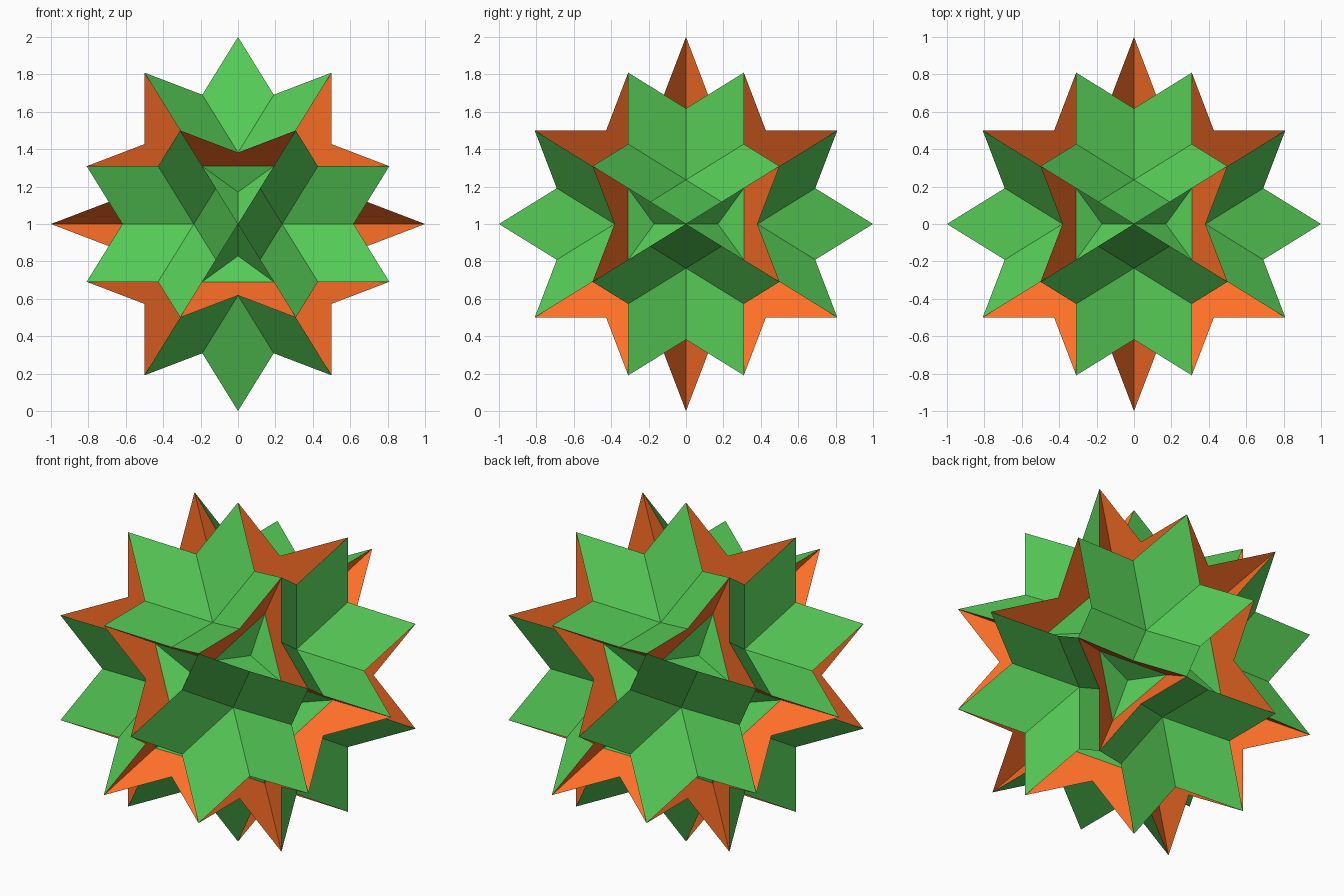
import bpy, bmesh
from math import sqrt, cos, sin, pi, radians
from itertools import combinations, product
from mathutils import Vector
from mathutils.bvhtree import BVHTree

if "Cube" in bpy.data.objects:
    bpy.data.objects.remove(bpy.data.objects["Cube"])

PHI = (1 + sqrt(5)) / 2


def material(name, color):
    m = bpy.data.materials.new(name)
    m.diffuse_color = color
    m.use_nodes = True
    m.node_tree.nodes["Principled BSDF"].inputs["Base Color"].default_value = m.diffuse_color
    return m


# 30 spike tips: the corners of an icosidodecahedron of radius 1
tips = []
for k in range(3):
    def turn(a, b, c):
        t = (a, b, c)
        return Vector((t[k], t[(k + 1) % 3], t[(k + 2) % 3]))
    tips += [turn(s, 0, 0) for s in (1, -1)]
    tips += [turn(a * 0.5, b * 0.5 / PHI, c * PHI / 2) for a, b, c in product((1, -1), repeat=3)]

bm = bmesh.new()
planes = []


def add_face(points, mat):
    f = bm.faces.new([bm.verts.new(p) for p in points])
    f.material_index = mat


# 20 large crossing triangles
for tri in combinations(tips, 3):
    if all(abs((p - q).length - PHI) < 1e-4 for p, q in combinations(tri, 2)):
        add_face(tri, 0)
        planes.append((tri[0], (tri[1] - tri[0]).cross(tri[2] - tri[0]).normalized()))

# 6 ten-pointed stars through the centre, each made of ten kites
notch = cos(radians(54)) / cos(radians(36))
axes = []
for k in range(3):
    for s in (1, -1):
        a = [0, 0, 0]
        a[k], a[(k + 1) % 3] = 1, s * PHI
        axes.append(Vector(a).normalized())
        b = [0, 0, 0]
        b[k], b[(k + 1) % 3] = PHI, s
        axes.append(Vector(b).normalized())
for n in axes:
    ring = [t for t in tips if abs(t.dot(n)) < 1e-4]
    if len(ring) != 10:
        continue
    planes.append((Vector((0, 0, 0)), n))
    for t in ring:
        side = n.cross(t)
        c, s = t * cos(pi / 10) * notch, side * sin(pi / 10) * notch
        add_face([Vector((0, 0, 0)), c - s, t, c + s], 1)

# Split every face where the planes cross, then keep only the outer skin
bm.normal_update()
solid = BVHTree.FromBMesh(bm)
for co, no in planes:
    bmesh.ops.bisect_plane(bm, geom=bm.verts[:] + bm.edges[:] + bm.faces[:],
                           dist=1e-5, plane_co=co, plane_no=no)
bm.normal_update()

N = 400
rays = []
for i in range(N):
    z = 1 - (2 * i + 1) / N
    r, a = sqrt(1 - z * z), i * pi * (3 - sqrt(5))
    rays.append(Vector((r * cos(a), r * sin(a), z)))


def seen(p, n):
    return any(d.dot(n) > 0.03 and solid.ray_cast(p + n * 1e-4, d)[0] is None for d in rays)


hidden, flip = [], []
for f in bm.faces:
    p = f.calc_center_median()
    if seen(p, f.normal):
        continue
    (flip if seen(p, -f.normal) else hidden).append(f)
bmesh.ops.reverse_faces(bm, faces=flip)
bmesh.ops.delete(bm, geom=hidden, context='FACES')

# Weld and merge the coplanar pieces
bmesh.ops.remove_doubles(bm, verts=bm.verts[:], dist=1e-4)
bmesh.ops.dissolve_limit(bm, angle_limit=radians(1), verts=bm.verts[:], edges=bm.edges[:],
                         delimit={'MATERIAL'})
bmesh.ops.translate(bm, verts=bm.verts[:], vec=(0, 0, 1))

me = bpy.data.meshes.new("spiked_star")
bm.to_mesh(me)
bm.free()
me.materials.append(material("green", (0.093, 0.60, 0.093, 1)))
me.materials.append(material("orange", (1.0, 0.162, 0.02, 1)))
bpy.context.collection.objects.link(bpy.data.objects.new("spiked_star", me))
